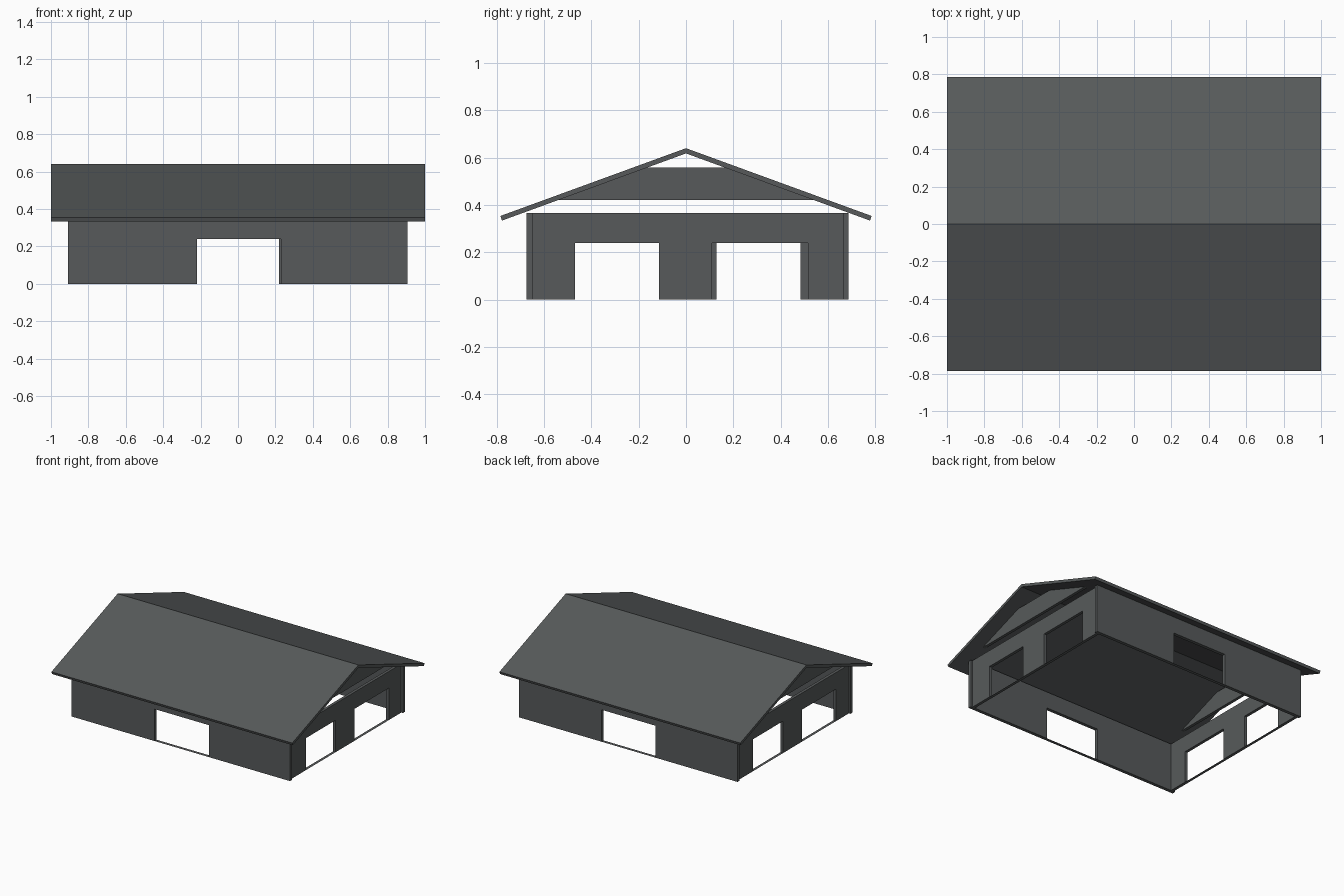
import bpy, bmesh
from mathutils import Vector

cube = bpy.data.objects.get("Cube")
if cube:
    bpy.data.objects.remove(cube, do_unlink=True)

grey = bpy.data.materials.new("slate grey")
grey.use_nodes = True
colour = (0.095, 0.102, 0.104, 1)
grey.diffuse_color = colour
grey.node_tree.nodes["Principled BSDF"].inputs["Base Color"].default_value = colour

WALL_TOP, DOOR_TOP = 0.365, 0.24
RIDGE, EAVE_Y, SLOPE, DROP = 0.64, 0.785, 0.365, 0.022


def slab(name, outline, axis, start, end, sills=()):
    """Extrude an outline (u, z) along x or y; sills are flat floor strips."""
    def place(u, z, d):
        return Vector((d, u, z)) if axis == "x" else Vector((u, d, z))

    bm = bmesh.new()
    face = bm.faces.new([bm.verts.new(place(u, z, start)) for u, z in outline])
    moved = bmesh.ops.extrude_face_region(bm, geom=[face])["geom"]
    bmesh.ops.translate(bm, vec=place(0, 0, end - start),
                        verts=[v for v in moved if isinstance(v, bmesh.types.BMVert)])
    # the extruded source face closes the start of the slab
    if not face.is_valid or len(bm.faces) < len(outline) + 2:
        bm.faces.new([bm.verts.new(place(u, z, start)) for u, z in outline])
    bmesh.ops.remove_doubles(bm, verts=bm.verts, dist=0.0001)
    bmesh.ops.recalc_face_normals(bm, faces=bm.faces)
    for a, b in sills:
        bm.faces.new([bm.verts.new(place(u, 0, d)) for u, d in
                      ((a, start), (b, start), (b, end), (a, end))])
    mesh = bpy.data.meshes.new(name)
    bm.to_mesh(mesh)
    bm.free()
    mesh.materials.append(grey)
    obj = bpy.data.objects.new(name, mesh)
    bpy.context.collection.objects.link(obj)


def wall(name, axis, left, right, doors, start, end):
    outline = [(left, 0)]
    for a, b in doors:
        outline += [(a, 0), (a, DOOR_TOP), (b, DOOR_TOP), (b, 0)]
    outline += [(right, 0), (right, WALL_TOP), (left, WALL_TOP)]
    slab(name, outline, axis, start, end, doors)


# Long walls with one doorway each
wall("front_wall", "y", -0.91, 0.905, [(-0.22, 0.23)], -0.675, -0.65)
wall("back_wall", "y", -0.91, 0.905, [(-0.23, 0.22)], 0.663, 0.688)

# End walls with two doorways each
wall("left_wall", "x", -0.65, 0.663, [(-0.47, -0.115), (0.11, 0.515)], 0.87, 0.892)
wall("right_wall", "x", -0.65, 0.663, [(-0.50, -0.095), (0.13, 0.485)], -0.897, -0.875)

# Gable panels, cut to the underside of the roof
def under(z):
    return (RIDGE - DROP - z) / SLOPE

low, high = 0.42, 0.558
panel = [(-under(low), low), (under(low), low), (under(high), high), (-under(high), high)]
for name, x in (("left_gable", 0.881), ("right_gable", -0.886)):
    slab(name, panel, "x", x - 0.011, x + 0.011)

# Two sloping roof slabs folded over the ridge
eave = RIDGE - EAVE_Y * SLOPE
lip = EAVE_Y - 0.007
lip_z = RIDGE - DROP - lip * SLOPE
slab("roof", [(-EAVE_Y, eave), (-lip, lip_z), (0, RIDGE - DROP),
              (lip, lip_z), (EAVE_Y, eave), (0, RIDGE)], "x", -1, 1)
